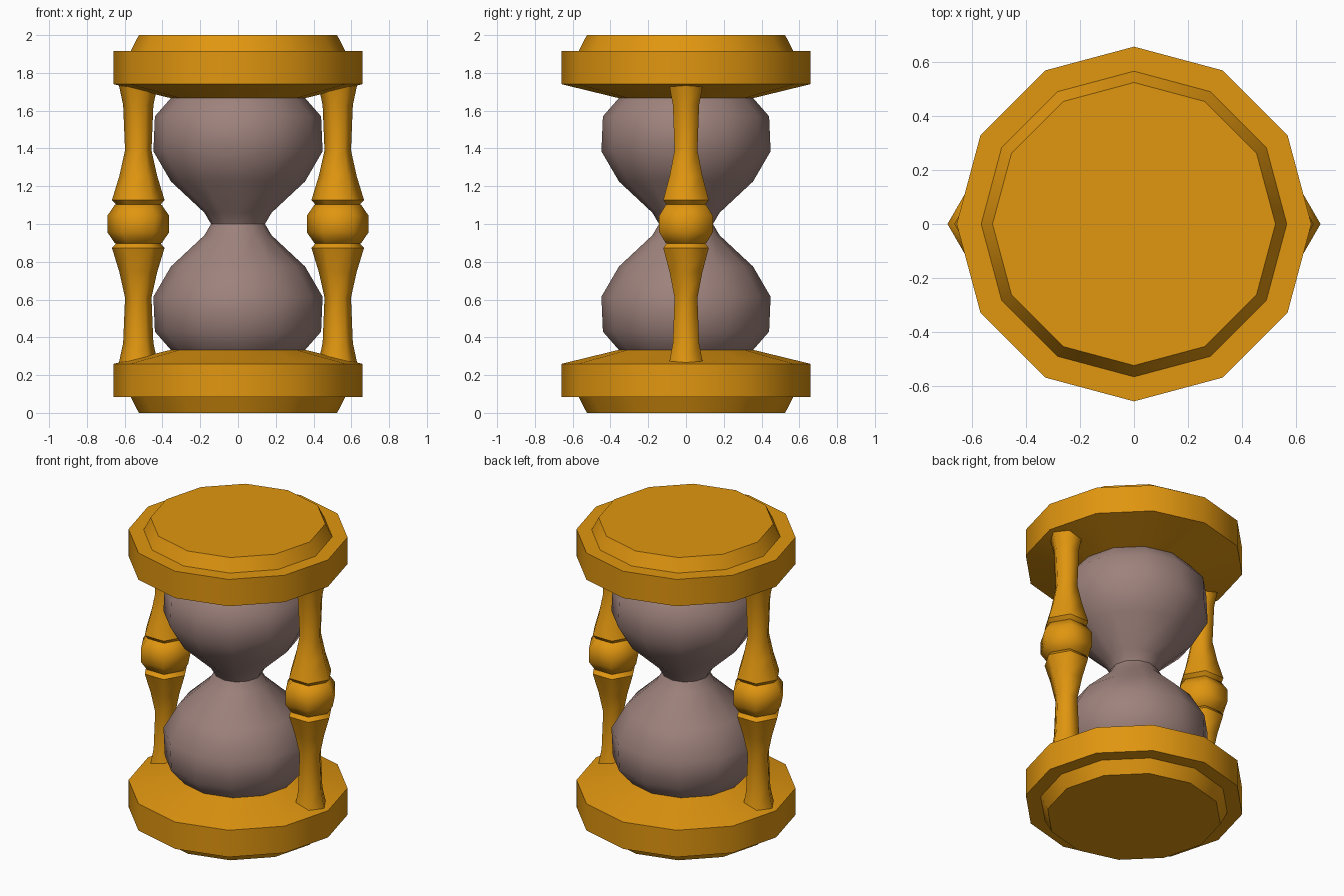
import bpy, bmesh
from math import sin, cos, pi, atan2, radians
from mathutils import Vector

cube = bpy.data.objects.get("Cube")
if cube:
    bpy.data.objects.remove(cube, do_unlink=True)


def material(name, rgb):
    mat = bpy.data.materials.new(name)
    mat.use_nodes = True
    mat.diffuse_color = (*rgb, 1)
    mat.node_tree.nodes["Principled BSDF"].inputs["Base Color"].default_value = (*rgb, 1)
    return mat


def mirrored(profile):
    """Complete a lower half profile with its reflection about z = 1."""
    return profile + [(r, 2 - z) for r, z in reversed(profile) if z < 1]


def lathe(name, profile, sides, mat, x=0):
    """Turn (radius, height) points about z; hard profile corners stay sharp."""
    bm = bmesh.new()
    rings = [[bm.verts.new((r * cos(2 * pi * i / sides), r * sin(2 * pi * i / sides), z))
              for i in range(sides)] for r, z in profile]
    for low, high in zip(rings, rings[1:]):
        for i in range(sides):
            j = (i + 1) % sides
            bm.faces.new((low[i], low[j], high[j], high[i])).smooth = True
    bm.faces.new(rings[0][::-1])
    bm.faces.new(rings[-1])
    slopes = [Vector(b) - Vector(a) for a, b in zip(profile, profile[1:])]
    for k, ring in enumerate(rings):
        end = k in (0, len(rings) - 1)
        if end or slopes[k - 1].angle(slopes[k]) > radians(45):
            for i in range(sides):
                bm.edges.get((ring[i], ring[(i + 1) % sides])).smooth = False
    mesh = bpy.data.meshes.new(name)
    bm.to_mesh(mesh)
    bm.free()
    mesh.materials.append(mat)
    obj = bpy.data.objects.new(name, mesh)
    obj.location.x = x
    bpy.context.collection.objects.link(obj)
    return obj


wood = material("golden wood", (0.75, 0.305, 0.005))
glass = material("dusky glass", (0.342, 0.223, 0.202))

# End plates: chamfered foot, wide rim, shallow cone towards the glass
plate = [(0.525, 0), (0.567, 0.083), (0.658, 0.083), (0.658, 0.26), (0.35, 0.335)]
lathe("bottom_plate", plate, 12, wood)
lathe("top_plate", [(r, 2 - z) for r, z in reversed(plate)], 12, wood)

# Two bulbs joined by a narrow neck
bulb = [(0.355, 0.333), (0.44, 0.43), (0.448, 0.615), (0.355, 0.775),
        (0.178, 0.94), (0.143, 1.0)]
lathe("glass_bulbs", mirrored(bulb), 12, glass)

# Turned side posts with flared collars and a central bead
post = [(0.102, 0.268), (0.08, 0.37), (0.07, 0.61), (0.1, 0.745), (0.139, 0.873),
        (0.118, 0.897), (0.125, 0.9), (0.164, 0.957)]
for side, x in (("left", 0.528), ("right", -0.528)):
    lathe(side + "_post", mirrored(post), 6, wood, x)
